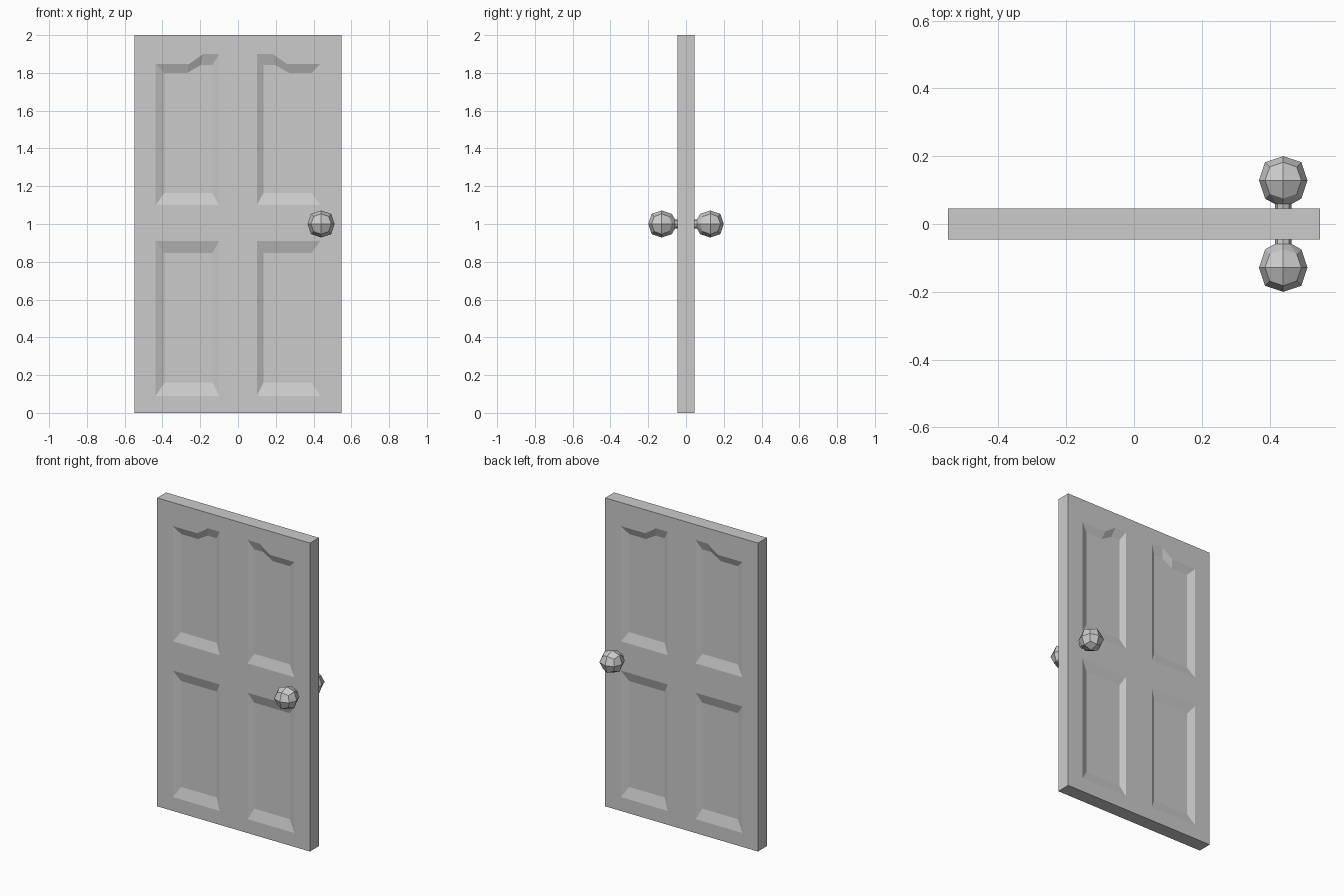
import bpy
import bmesh
import math
from mathutils import Vector

if "Cube" in bpy.data.objects:
    bpy.data.objects.remove(bpy.data.objects["Cube"], do_unlink=True)

HALF_WIDTH, HEIGHT, HALF_DEPTH = 0.548, 2.0, 0.0455
RECESS = 0.02
KNOB_X, KNOB_Z, KNOB_R = 0.44, 1.0, 0.0715

# Single plain colour
grey = bpy.data.materials.new("plain grey")
grey.use_nodes = True
colour = (0.6, 0.6, 0.6, 1.0)
grey.diffuse_color = colour
grey.node_tree.nodes["Principled BSDF"].inputs["Base Color"].default_value = colour


def make_object(name, bm):
    bmesh.ops.recalc_face_normals(bm, faces=bm.faces)
    mesh = bpy.data.meshes.new(name)
    bm.to_mesh(mesh)
    bm.free()
    mesh.materials.append(grey)
    obj = bpy.data.objects.new(name, mesh)
    bpy.context.collection.objects.link(obj)
    return obj


# Panel outlines (x, z) for the +x half: rim at the surface, floor in the recess
LOWER = ([(0.10, 0.09), (0.436, 0.09), (0.436, 0.91), (0.10, 0.91)],
         [(0.135, 0.16), (0.39, 0.16), (0.39, 0.847), (0.135, 0.847)])
UPPER = ([(0.10, 1.10), (0.436, 1.10), (0.436, 1.847), (0.26, 1.847),
          (0.183, 1.90), (0.10, 1.90)],
         [(0.135, 1.164), (0.39, 1.164), (0.39, 1.80), (0.27, 1.80),
          (0.198, 1.841), (0.135, 1.841)])


def add_panel(bm, rim, floor, mirror, side):
    """Closed tapered block that carves one bevelled recess."""
    levels = [(rim, HALF_DEPTH + RECESS), (rim, HALF_DEPTH), (floor, HALF_DEPTH - RECESS)]
    rings = [[bm.verts.new((mirror * x, side * y, z)) for x, z in outline]
             for outline, y in levels]
    for a, b in zip(rings, rings[1:]):
        for i in range(len(a)):
            j = (i + 1) % len(a)
            bm.faces.new((a[i], a[j], b[j], b[i]))
    bm.faces.new(rings[0])
    bm.faces.new(rings[-1])


# Door slab
bm = bmesh.new()
bmesh.ops.create_cube(bm, size=1)
for v in bm.verts:
    v.co = (v.co.x * 2 * HALF_WIDTH, v.co.y * 2 * HALF_DEPTH, (v.co.z + 0.5) * HEIGHT)
door = make_object("door_slab", bm)

# Recessed panels, four on each side
bm = bmesh.new()
for rim, floor in (LOWER, UPPER):
    for mirror in (-1, 1):
        for side in (-1, 1):
            add_panel(bm, rim, floor, mirror, side)
cutter = make_object("panel_cutter", bm)
cutter.hide_render = True

cut = door.modifiers.new("panels", "BOOLEAN")
cut.operation = "DIFFERENCE"
cut.solver = "EXACT"
cut.object = cutter
depsgraph = bpy.context.evaluated_depsgraph_get()
carved = bpy.data.meshes.new_from_object(door.evaluated_get(depsgraph))
door.modifiers.clear()
door.data = carved
bpy.data.objects.remove(cutter, do_unlink=True)


def extrude_ring(bm, face, radius, y):
    """Extrude the face to a round ring of given radius at depth y."""
    new = bmesh.ops.extrude_face_region(bm, geom=[face])["geom"]
    bmesh.ops.delete(bm, geom=[face], context="FACES_ONLY")
    cap = next(g for g in new if isinstance(g, bmesh.types.BMFace))
    for v in cap.verts:
        flat = Vector((v.co.x, 0, v.co.z)).normalized() * radius
        v.co = (flat.x, y, flat.z)
    return cap


def make_knob(name, side):
    """Faceted ball made from a rounded cube, with an eight-sided neck."""
    bm = bmesh.new()
    bmesh.ops.create_cube(bm, size=2)
    bmesh.ops.subdivide_edges(bm, edges=bm.edges[:], cuts=1, use_grid_fill=True)
    rounding = {1: 1.0, 2: 0.75, 3: 0.556}
    for v in bm.verts:
        corners = sum(abs(c) > 0.5 for c in v.co)
        v.co *= KNOB_R * rounding[corners]
        v.co.y -= 0.2 - KNOB_R
    # Open the inner pole into one face and draw it out to the door
    pole = max(bm.verts, key=lambda v: v.co.y)
    ring_face = bmesh.ops.dissolve_verts(bm, verts=[pole])
    inner = max(bm.faces, key=lambda f: len(f.verts))
    collar = extrude_ring(bm, inner, 0.025, -0.059)
    extrude_ring(bm, collar, 0.023, -0.04)
    knob = make_object(name, bm)
    knob.location = (KNOB_X, 0, KNOB_Z)
    knob.rotation_euler.z = 0 if side < 0 else math.pi


make_knob("front_knob", -1)
make_knob("back_knob", 1)
